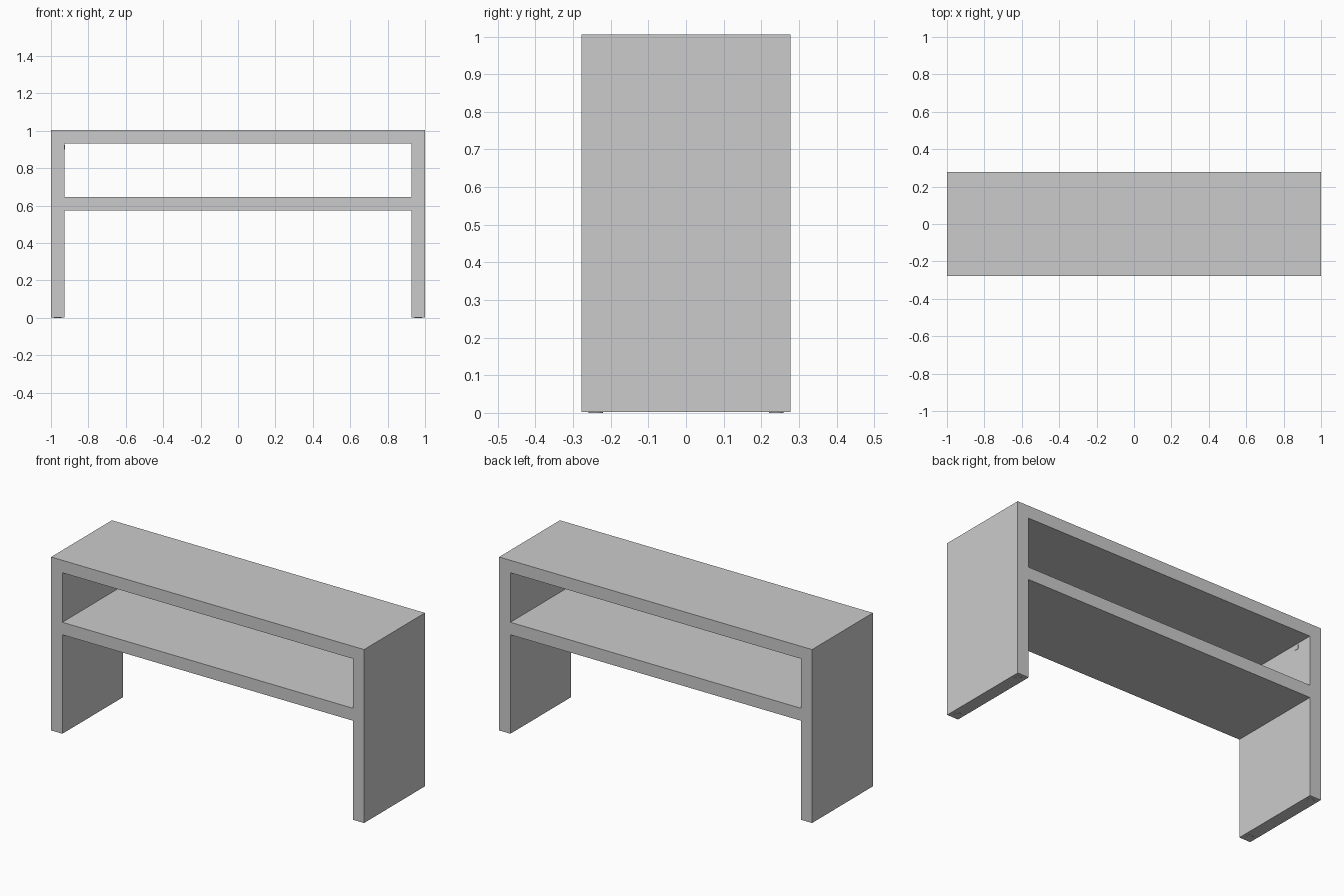
import bpy

if "Cube" in bpy.data.objects:
    bpy.data.objects.remove(bpy.data.objects["Cube"])

W, D, H, T = 2.0, 0.555, 1.005, 0.072   # width, depth, height, board thickness
FOOT = 0.003                            # glide thickness


def box(name, x0, x1, y0, y1, z0, z1):
    bpy.ops.mesh.primitive_cube_add(
        size=1, location=((x0 + x1) / 2, (y0 + y1) / 2, (z0 + z1) / 2))
    ob = bpy.context.object
    ob.name = name
    ob.scale = (x1 - x0, y1 - y0, z1 - z0)
    bpy.ops.object.transform_apply(location=False, rotation=False, scale=True)
    return ob


# Full-width top board
box("top_board", -W / 2, W / 2, -D / 2, D / 2, H - T, H)

# Shelf between the side panels
inner = W / 2 - T
box("shelf", -inner, inner, -D / 2, D / 2, 0.575, 0.647)

for side, s in (("left", -1), ("right", 1)):
    # Side panel under the top board
    xa, xb = sorted((s * inner, s * W / 2))
    box(side + "_panel", xa, xb, -D / 2, D / 2, FOOT, H - T)
    # Thin glides under each panel
    for end, e in (("front", -1), ("back", 1)):
        bpy.ops.mesh.primitive_cylinder_add(
            vertices=24, radius=0.019, depth=FOOT,
            location=(s * (W / 2 - T / 2), e * 0.24, FOOT / 2))
        bpy.context.object.name = f"{side}_{end}_glide"

# Small blank plate inside the left panel
box("inner_plate", -inner, -inner + 0.002, 0.162, 0.186, 0.90, 0.925)
